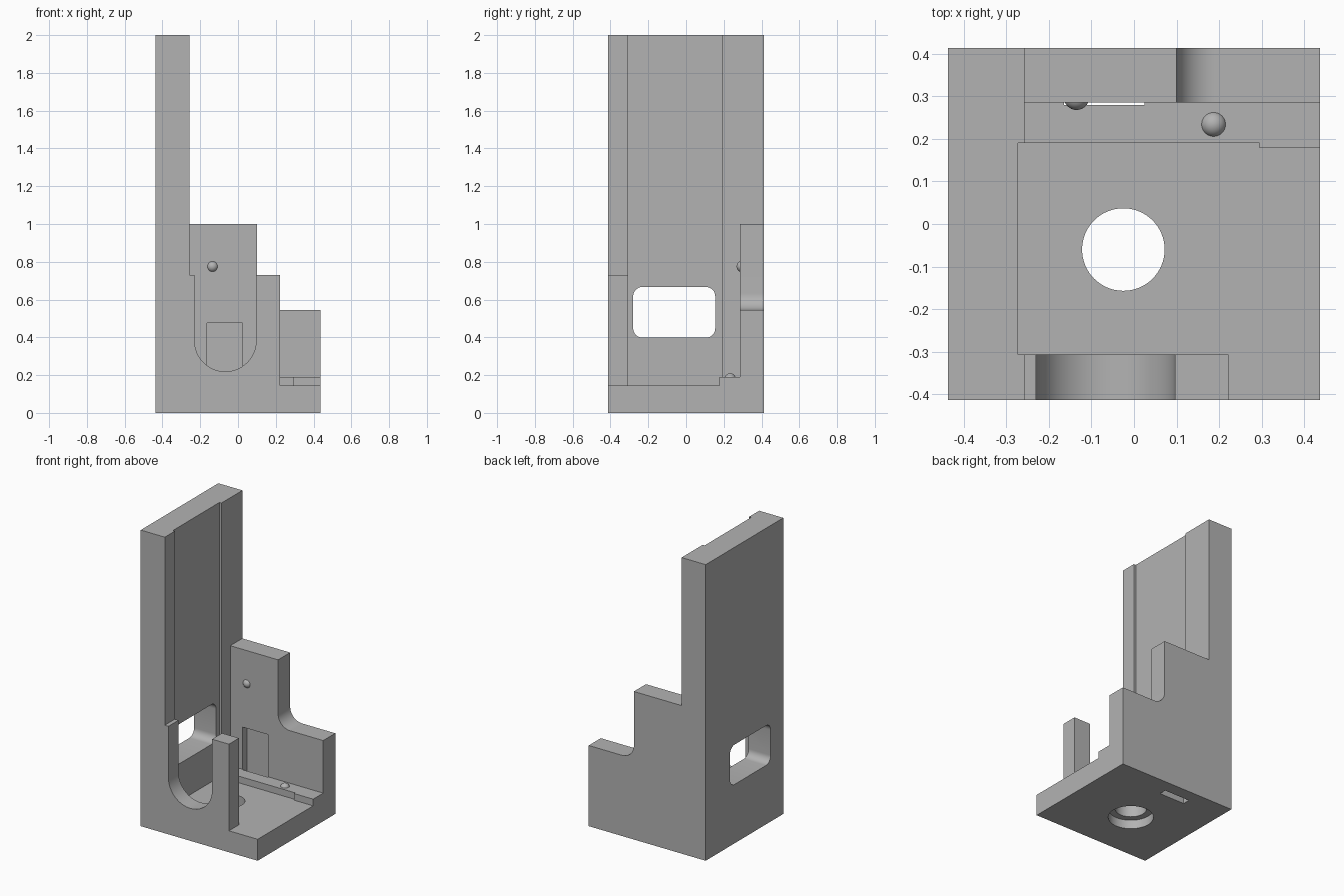
import bpy, bmesh, math
from mathutils import Vector

cube = bpy.data.objects.get("Cube")
if cube:
    bpy.data.objects.remove(cube, do_unlink=True)

grey = bpy.data.materials.new("plain grey")
grey.use_nodes = True
grey.diffuse_color = (0.45, 0.45, 0.45, 1)
grey.node_tree.nodes["Principled BSDF"].inputs["Base Color"].default_value = grey.diffuse_color

X, Y = 0.437, 0.414     # half width and half depth
FLOOR, LEDGE = 0.145, 0.19
INNER = -0.257          # inner face of the tall wall
BACK = 0.285            # inner face of the back wall

AXES = {"x": lambda a, b, c: (c, a, b),
        "y": lambda a, b, c: (a, c, b),
        "z": lambda a, b, c: (a, b, c)}


def prism(name, profile, lo, hi, axis="z"):
    """Extrude a closed 2D profile along an axis."""
    place = AXES[axis]
    bm = bmesh.new()
    face = bm.faces.new([bm.verts.new(place(a, b, lo)) for a, b in profile])
    out = bmesh.ops.extrude_face_region(bm, geom=[face])
    verts = [g for g in out["geom"] if isinstance(g, bmesh.types.BMVert)]
    bmesh.ops.translate(bm, verts=verts, vec=Vector(place(0, 0, hi - lo)))
    bmesh.ops.recalc_face_normals(bm, faces=bm.faces)
    mesh = bpy.data.meshes.new(name)
    bm.to_mesh(mesh)
    bm.free()
    mesh.materials.append(grey)
    ob = bpy.data.objects.new(name, mesh)
    bpy.context.collection.objects.link(ob)
    return ob


def rect(a0, a1, b0, b1):
    return [(a0, b0), (a1, b0), (a1, b1), (a0, b1)]


def arc(a, b, r, start, end, n=16):
    angles = [math.radians(start + (end - start) * i / n) for i in range(n + 1)]
    return [(a + r * math.cos(t), b + r * math.sin(t)) for t in angles]


def rounded_rect(a0, a1, b0, b1, r):
    corners = [(a1 - r, b1 - r), (a0 + r, b1 - r), (a0 + r, b0 + r), (a1 - r, b0 + r)]
    return [p for i, (a, b) in enumerate(corners)
            for p in arc(a, b, r, 90 * i, 90 * i + 90, 8)]


def circle(a, b, r, n=64):
    return arc(a, b, r, 0, 360, n)[:-1]


def combine(body, part, operation):
    """Join or cut with a part, then discard the part."""
    mod = body.modifiers.new(operation.lower(), "BOOLEAN")
    mod.operation, mod.solver, mod.object = operation, "EXACT", part
    bpy.context.view_layer.objects.active = body
    bpy.ops.object.modifier_apply(modifier=mod.name)
    bpy.data.objects.remove(part, do_unlink=True)


def smooth(ob):
    bpy.ops.object.select_all(action="DESELECT")
    ob.select_set(True)
    bpy.context.view_layer.objects.active = ob
    bpy.ops.object.shade_smooth_by_angle(angle=math.radians(30))


# Base plate
body = prism("bracket_body", rect(-X, X, -Y, Y), 0, FLOOR)

# Tall side wall with a shallow recess on its inner face
tall_wall = prism("tall_wall", [(-X, -Y), (INNER, -Y), (INNER, -0.307), (-0.272, -0.307),
                                (-0.272, 0.19), (INNER, 0.19), (INNER, Y), (-X, Y)], 0, 2)

# Stepped back wall with a fillet in the step
back_wall = prism("back_wall", [(-X, 0), (X, 0), (X, 0.545)]
                  + arc(0.19, 0.635, 0.09, 270, 180)
                  + [(0.1, 1), (-X, 1)], BACK, Y, "y")

# Low ledge in front of the back wall
ledge = prism("ledge", [(-0.35, 0.19), (0.295, 0.19), (0.295, 0.178), (X, 0.178),
                        (X, 0.35), (-0.35, 0.35)], 0, LEDGE)

# Front wall with a U-shaped slot
front_wall = prism("front_wall", [(-X, 0), (0.222, 0), (0.222, 0.73), (0.096, 0.73)]
                   + arc(-0.067, 0.382, 0.163, 0, -180, 32)
                   + [(-0.23, 0.73), (-X, 0.73)], -Y, -0.307, "y")

for part in (tall_wall, back_wall, ledge, front_wall):
    combine(body, part, "UNION")

# Window, counterbored floor hole and slot up into the back wall
cutters = [
    prism("window_cutter", rounded_rect(-0.28, 0.155, 0.398, 0.667, 0.05), -0.6, -0.2, "x"),
    prism("hole_cutter", circle(-0.025, -0.06, 0.097), -0.1, 0.3),
    prism("counterbore_cutter", circle(-0.025, -0.06, 0.14), -0.1, 0.06),
    prism("slot_cutter", rect(-0.165, 0.025, 0.28, 0.33), -0.1, 0.475),
]
for cutter in cutters:
    combine(body, cutter, "DIFFERENCE")
smooth(body)

# Small round locating bumps
for name, spot in (("ledge_bump", (0.187, 0.234, 0.18)), ("wall_bump", (-0.135, 0.298, 0.775))):
    bpy.ops.mesh.primitive_uv_sphere_add(segments=32, ring_count=16, radius=0.03, location=spot)
    bump = bpy.context.object
    bump.name = name
    bump.data.materials.append(grey)
    smooth(bump)
